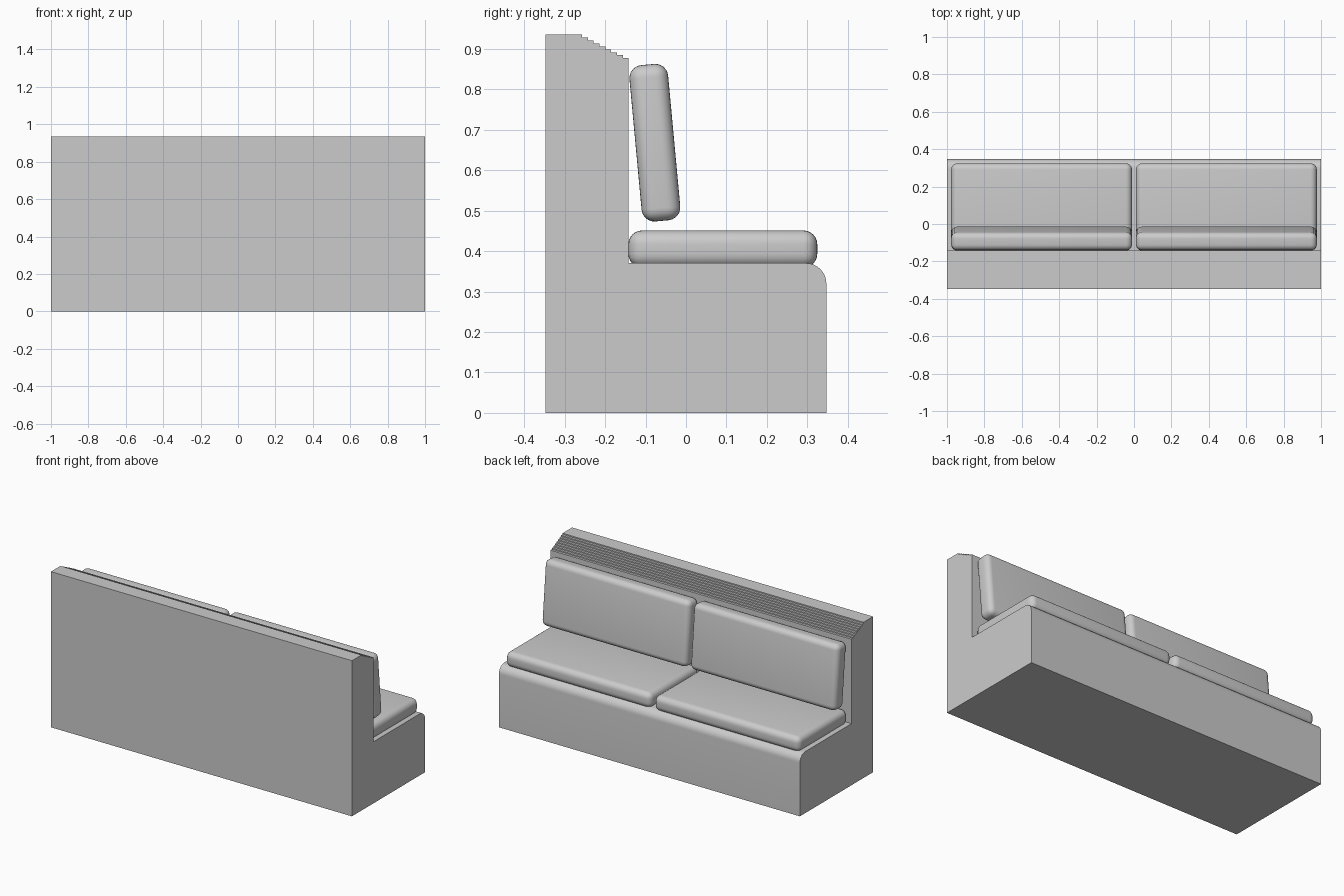
import bpy, bmesh
from math import radians, sin, cos, pi

if "Cube" in bpy.data.objects:
    bpy.data.objects.remove(bpy.data.objects["Cube"])

# Bench body: one side profile (y, z) extruded along x
STEPS = 8
profile = [(-0.347, 0), (0.347, 0)]
for i in range(9):                                   # rounded front edge
    a = pi / 2 * i / 8
    profile.append((0.297 + 0.05 * cos(a), 0.32 + 0.05 * sin(a)))
profile += [(-0.142, 0.37), (-0.142, 0.877)]
run, rise = 0.115 / STEPS, 0.058 / STEPS
for i in range(STEPS):                               # stepped ridge on the backrest
    y, z = -0.142 - run * (i + 1), 0.877 + rise * i
    profile += [(y, z), (y, z + rise)]
profile.append((-0.347, 0.935))

bm = bmesh.new()
face = bm.faces.new([bm.verts.new((-1, y, z)) for y, z in profile])
ext = bmesh.ops.extrude_face_region(bm, geom=[face])
bmesh.ops.translate(bm, vec=(2, 0, 0),
                    verts=[v for v in ext["geom"] if isinstance(v, bmesh.types.BMVert)])
bmesh.ops.recalc_face_normals(bm, faces=bm.faces)
mesh = bpy.data.meshes.new("bench_body")
bm.to_mesh(mesh)
bm.free()
body = bpy.data.objects.new("bench_body", mesh)
bpy.context.collection.objects.link(body)
bpy.context.view_layer.objects.active = body
body.select_set(True)
bpy.ops.object.shade_smooth_by_angle(angle=radians(30))


# Soft box cushion
def cushion(name, loc, size, radius, tilt=0.0):
    bpy.ops.mesh.primitive_cube_add(size=1, location=loc, rotation=(tilt, 0, 0))
    ob = bpy.context.object
    ob.name = name
    ob.scale = size
    bpy.ops.object.transform_apply(location=False, rotation=False, scale=True)
    bev = ob.modifiers.new("round", 'BEVEL')
    bev.width = radius
    bev.segments = 6
    bpy.ops.object.modifier_apply(modifier="round")
    bpy.ops.object.shade_smooth_by_angle(angle=radians(40))


# Two seat cushions and two leaning back cushions
for side, s in (("left", -1), ("right", 1)):
    cushion(f"seat_cushion_{side}", (s * 0.494, 0.091, 0.405), (0.967, 0.467, 0.092), 0.034)
    cushion(f"back_cushion_{side}", (s * 0.494, -0.077, 0.668), (0.967, 0.096, 0.388), 0.032,
            radians(5.3))
